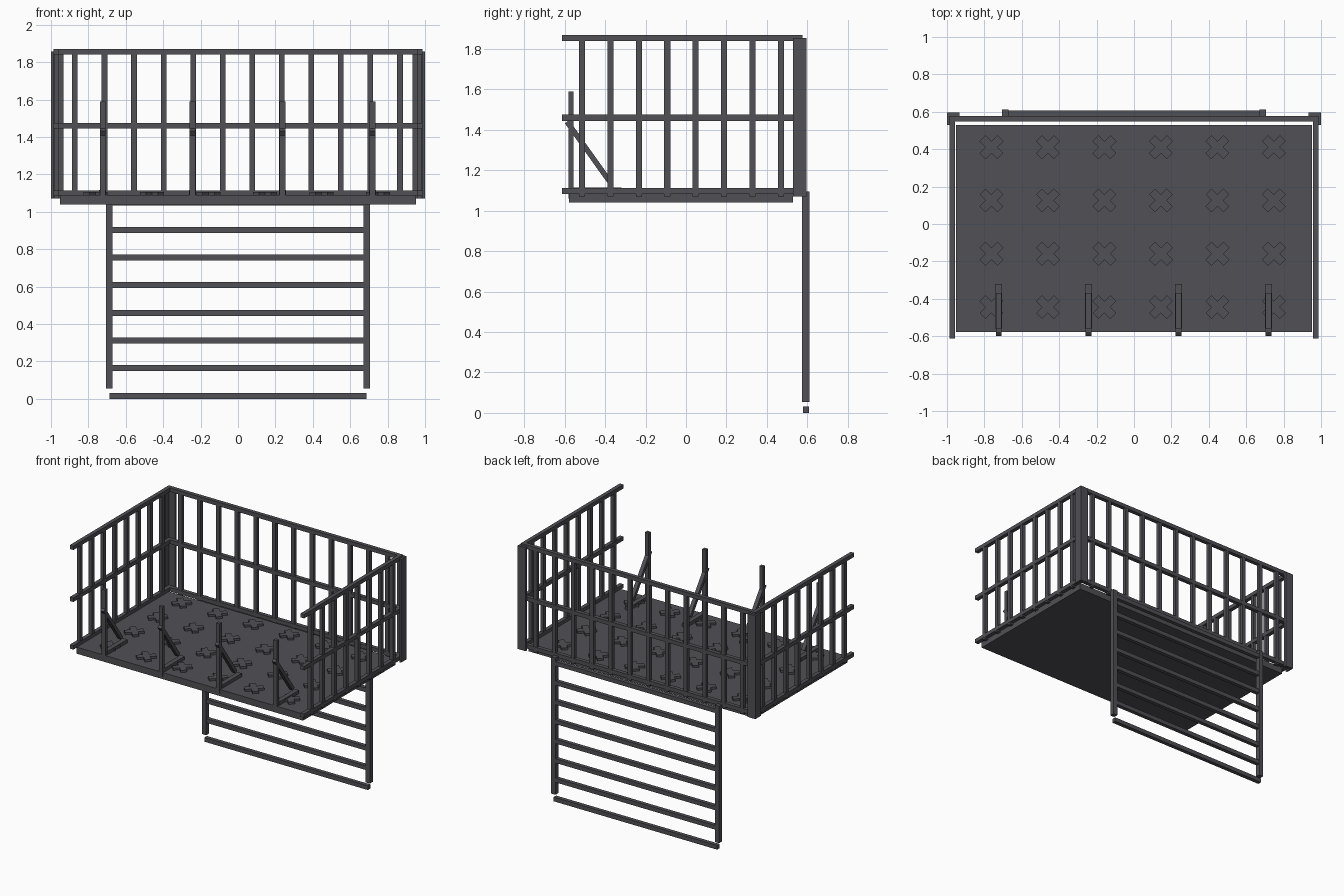
import bpy
from math import atan2, pi, hypot

cube = bpy.data.objects.get("Cube")
if cube:
    bpy.data.objects.remove(cube, do_unlink=True)

COLOR = (0.08, 0.08, 0.092, 1)
steel = bpy.data.materials.new("dark_steel")
steel.use_nodes = True
steel.diffuse_color = COLOR
bsdf = next(n for n in steel.node_tree.nodes if n.type == 'BSDF_PRINCIPLED')
bsdf.inputs["Base Color"].default_value = COLOR


def bar(name, center, size, rot=(0, 0, 0)):
    """Box given by its centre, size and rotation."""
    bpy.ops.mesh.primitive_cube_add(size=1, location=center, rotation=rot)
    ob = bpy.context.object
    ob.name = name
    ob.scale = size
    ob.data.materials.append(steel)
    return ob


def box(name, x, y, z):
    """Box given by its limits on each axis."""
    lims = (x, y, z)
    return bar(name, [(a + b) / 2 for a, b in lims], [b - a for a, b in lims])


T = 0.03                          # square bar thickness
RAILS = (1.098, 1.46, 1.855)      # rail heights
SIDE_X, BACK_Y = 0.971, 0.562

# Platform floor
box("floor", (-0.952, 0.952), (-0.578, 0.53), (1.04, 1.09))

# Raised tread crosses: a long bar and two short ones at right angles
for row in range(4):
    for col in range(6):
        c = (-0.762 + col * 0.302, -0.444 + row * 0.285)
        bar("tread_cross_long", (*c, 1.095), (0.135, 0.045, 0.022), (0, 0, pi / 4))
        for s in (-1, 1):
            bar("tread_cross_short", (c[0] - s * 0.0318, c[1] + s * 0.0318, 1.095),
                (0.045, 0.045, 0.022), (0, 0, pi / 4))

# Back railing
for z in RAILS:
    bar("back_rail", (0, BACK_Y, z), (1.97, T, T))
for i in range(12):
    bar("back_baluster", (-0.872 + i * 0.158, BACK_Y, 1.46), (T, T * 0.9, 0.78))

# Side railings and angle-iron corner posts
for s, side in ((-1, "right"), (1, "left")):
    for z in RAILS:
        bar(side + "_rail", (s * SIDE_X, -0.018, z), (T, 1.19, T))
    for i in range(8):
        bar(side + "_baluster", (s * SIDE_X, -0.515 + i * 0.1407, 1.46),
            (T * 0.9, T, 0.78))
    bar(side + "_corner_side_plate", (s * 0.993, 0.5625, 1.463), (0.014, 0.065, 0.785))
    bar(side + "_corner_back_plate", (s * 0.963, 0.586, 1.463), (0.06, 0.018, 0.785))

# Front braced uprights
p0, p1 = (-0.583, 1.432), (-0.385, 1.155)
dy, dz = p1[0] - p0[0], p1[1] - p0[1]
for i in range(4):
    x = -0.724 + i * 0.481
    box("bracket_upright", (x - 0.015, x + 0.015), (-0.582, -0.556), (1.06, 1.59))
    box("bracket_foot", (x - 0.018, x + 0.018), (-0.56, -0.32), (1.085, 1.116))
    bar("bracket_brace", (x, (p0[0] + p1[0]) / 2, (p0[1] + p1[1]) / 2),
        (T, hypot(dy, dz) + 0.02, 0.026), (atan2(dz, dy), 0, 0))

# Ladder hanging behind
for s, side in ((-1, "right"), (1, "left")):
    bar(side + "_ladder_rail", (s * 0.688, 0.593, 0.575), (0.036, 0.036, 1.04))
for i in range(8):
    bar("ladder_rung", (0, 0.593, 0.016 + i * 0.1478), (1.375, T, 0.032))
